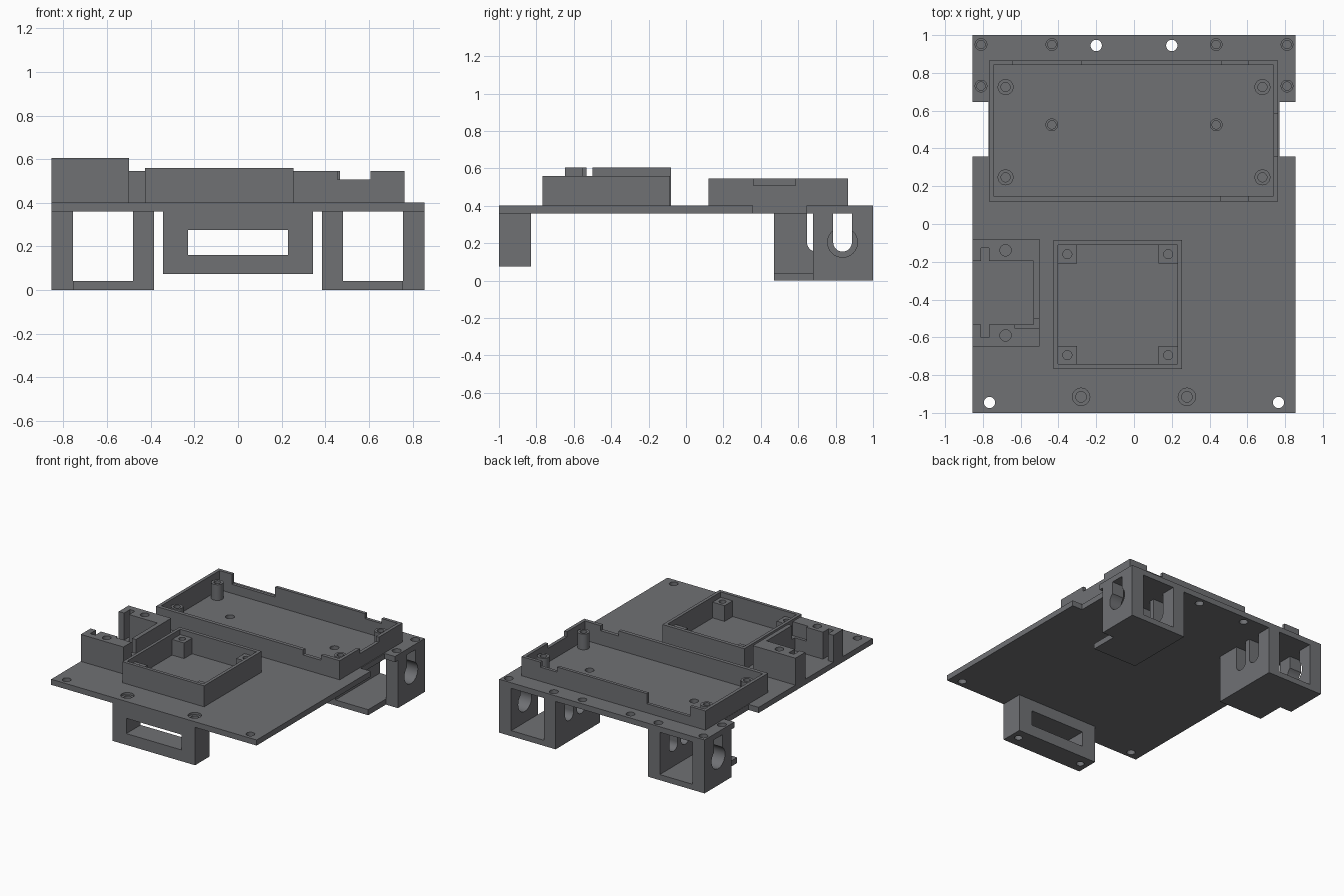
import bpy, bmesh, math
from mathutils import Matrix

if "Cube" in bpy.data.objects:
    bpy.data.objects.remove(bpy.data.objects["Cube"])

# dark grey plastic
mat = bpy.data.materials.new("dark_plastic")
mat.diffuse_color = (0.16, 0.164, 0.175, 1)
mat.use_nodes = True
mat.node_tree.nodes["Principled BSDF"].inputs["Base Color"].default_value = mat.diffuse_color


def add_box(bm, x0, x1, y0, y1, z0, z1):
    m = Matrix.Translation(((x0 + x1) / 2, (y0 + y1) / 2, (z0 + z1) / 2))
    bmesh.ops.create_cube(bm, size=1, matrix=m @ Matrix.Diagonal((x1 - x0, y1 - y0, z1 - z0, 1)))


def add_cyl(bm, c, r, depth, axis='Z'):
    m = Matrix.Translation(c)
    if axis == 'X':
        m = m @ Matrix.Rotation(math.pi / 2, 4, 'Y')
    bmesh.ops.create_cone(bm, cap_ends=True, segments=32, radius1=r, radius2=r, depth=depth, matrix=m)


def finish(bm, name):
    me = bpy.data.meshes.new(name)
    bm.to_mesh(me)
    bm.free()
    me.materials.append(mat)
    ob = bpy.data.objects.new(name, me)
    bpy.context.collection.objects.link(ob)
    return ob


def box(name, *dims):
    bm = bmesh.new()
    add_box(bm, *dims)
    return finish(bm, name)


def cyl(name, x, y, r, z0, z1):
    bm = bmesh.new()
    add_cyl(bm, (x, y, (z0 + z1) / 2), r, z1 - z0)
    return finish(bm, name)


def cut(ob, cutters):
    """Subtract cutters, bake the result, shade by angle."""
    for c in cutters:
        mod = ob.modifiers.new("cut", 'BOOLEAN')
        mod.operation, mod.solver, mod.object = 'DIFFERENCE', 'EXACT', c
        c.hide_render = True
    dg = bpy.context.evaluated_depsgraph_get()
    me = bpy.data.meshes.new_from_object(ob.evaluated_get(dg))
    ob.modifiers.clear()
    ob.data = me
    for c in cutters:
        bpy.data.objects.remove(c)
    bpy.ops.object.select_all(action='DESELECT')
    ob.select_set(True)
    bpy.context.view_layer.objects.active = ob
    bpy.ops.object.shade_smooth_by_angle(angle=math.radians(30))
    return ob


def bcut(*d):
    return box("cutter", *d)


def hole(x, y, r, z0, z1):
    return cyl("cutter", x, y, r, z0, z1)


def xhole(x0, x1, y, r, z=0.205):
    bm = bmesh.new()
    add_cyl(bm, ((x0 + x1) / 2, y, z), r, x1 - x0, 'X')
    return finish(bm, "cutter")


def slot(x0, x1, y, r=0.05):
    """Cutters for a round-bottomed slot running along x, open at the top."""
    return [xhole(x0, x1, y, r), bcut(x0, x1, y - r, y + r, 0.205, 0.4)]


# base plate with side notches and screw holes
screws = [(s * x, y) for s in (-1, 1) for x, y in ((0.81, 0.95), (0.81, 0.73), (0.435, 0.95), (0.435, 0.525))]
cuts = [hole(x, y, 0.031, 0.3, 0.5) for x, y in screws]
for s in (-1, 1):
    cuts += [hole(s * 0.2, 0.945, 0.03, 0.3, 0.5), hole(s * 0.765, -0.945, 0.03, 0.3, 0.5),
             hole(s * 0.28, -0.915, 0.046, 0.385, 0.5), hole(s * 0.28, -0.915, 0.028, 0.3, 0.5)]
    x = sorted((s * 0.77, s * 0.9))
    cuts.append(bcut(x[0], x[1], 0.357, 0.645, 0.3, 0.5))
cut(box("base_plate", -0.855, 0.855, -1, 1, 0.36, 0.402), cuts)

# front bracket under the plate, blind screw holes above and below
cuts = [bcut(-0.23, 0.23, -1.1, -0.7, 0.16, 0.275)]
for s in (-1, 1):
    cuts += [hole(s * 0.28, -0.915, 0.028, 0, 0.19), hole(s * 0.28, -0.915, 0.028, 0.25, 0.5)]
cut(box("front_bracket", -0.343, 0.343, -1, -0.83, 0.075, 0.36), cuts)

# rear motor housing with keyhole opening, then its mirror image
cuts = [bcut(0.482, 0.755, 0.4, 1.1, 0.042, 0.5),
        bcut(0.755, 0.9, 0.4, 0.68, -0.1, 0.5),
        xhole(0.7, 0.9, 0.837, 0.08), bcut(0.7, 0.9, 0.787, 0.887, 0.205, 0.4)]
cuts += slot(0.3, 0.6, 0.837) + slot(0.3, 0.6, 0.697)
cuts += [hole(x, y, 0.022, 0.3, 0.5) for x, y in screws if x > 0]
right = cut(box("right_motor_housing", 0.385, 0.855, 0.47, 1, 0, 0.36), cuts)
left = right.copy()
left.data = right.data.copy()
left.name = "left_motor_housing"
left.data.transform(Matrix.Diagonal((-1, 1, 1, 1)))
left.data.flip_normals()
bpy.context.collection.objects.link(left)

# circuit board tray with cable notches in the rim
cut(box("board_tray_wall", -0.768, 0.763, 0.12, 0.866, 0.402, 0.546),
    [bcut(-0.743, 0.738, 0.148, 0.842, 0.3, 0.7),
     bcut(-0.64, -0.28, 0.8, 0.9, 0.47, 0.7),
     bcut(0.467, 0.607, 0.8, 0.9, 0.508, 0.7),
     bcut(0.457, 0.607, 0.1, 0.2, 0.508, 0.7),
     bcut(0.7, 0.8, 0.36, 0.585, 0.508, 0.7)])
for x in (-0.68, 0.68):
    for y in (0.247, 0.725):
        cut(cyl("tray_standoff", x, y, 0.042, 0.4, 0.52), [hole(x, y, 0.024, 0.42, 0.6)])

# square frame with four corner posts
cut(box("square_frame", -0.426, 0.255, -0.767, -0.085, 0.402, 0.56),
    [bcut(-0.403, 0.231, -0.742, -0.112, 0.3, 0.7)])
for x in (-0.403, 0.131):
    for y in (-0.742, -0.208):
        cut(box("frame_corner_post", x, x + 0.1, y, y + 0.096, 0.4, 0.52),
            [hole(x + 0.05, y + 0.048, 0.024, 0.43, 0.6)])

# open-sided servo mount with flange slots, screw holes and a shallow cable gap
cut(box("servo_mount", -0.855, -0.5, -0.648, -0.08, 0.402, 0.605),
    [bcut(-0.9, -0.533, -0.532, -0.197, 0.3, 0.7),
     bcut(-0.81, -0.768, -0.6, -0.127, 0.3, 0.7),
     bcut(-0.63, -0.45, -0.553, -0.5, 0.5, 0.7),
     hole(-0.68, -0.139, 0.03, 0.45, 0.7),
     hole(-0.68, -0.59, 0.03, 0.45, 0.7)])
